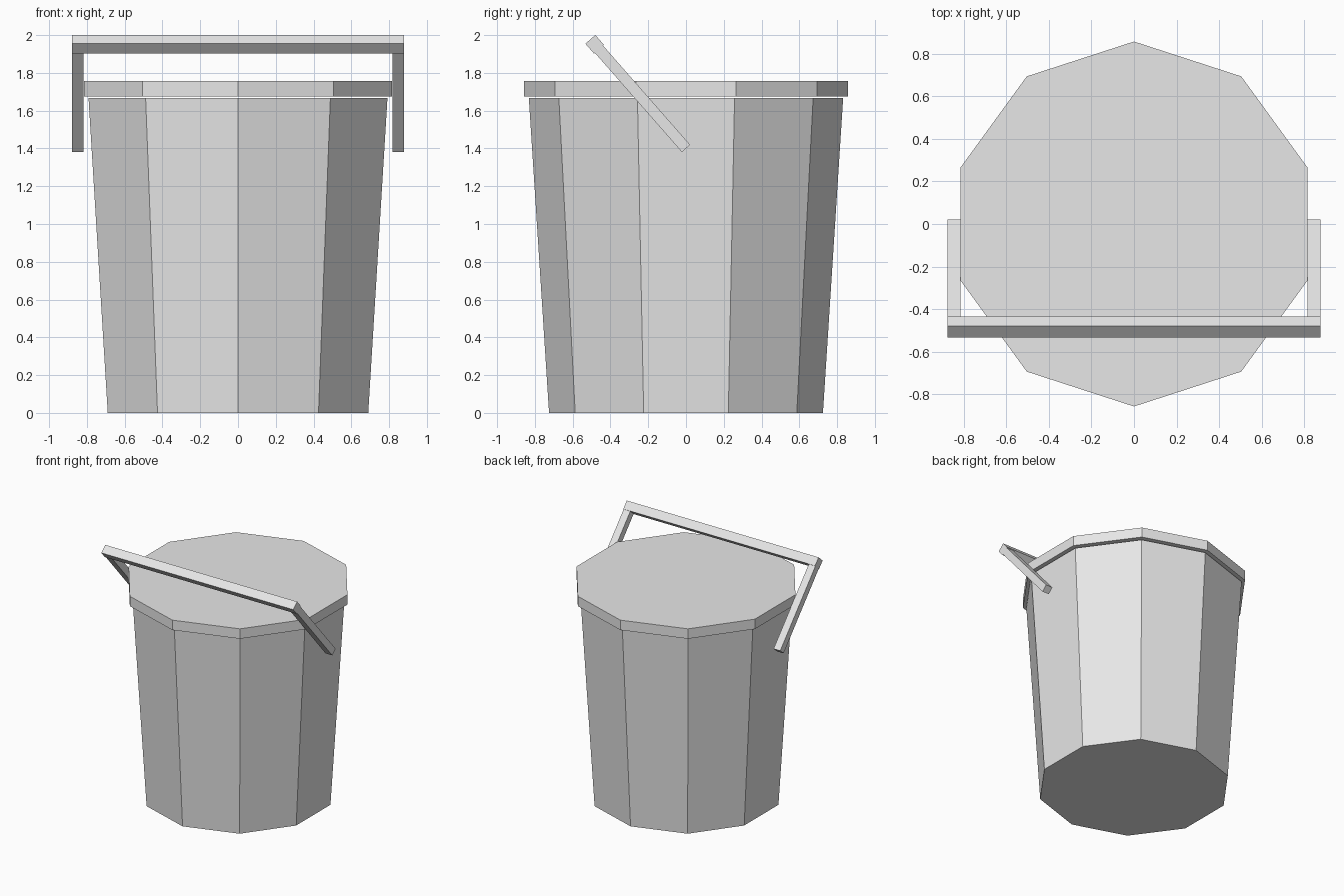
import bpy
import bmesh
from math import sin, cos, pi
from mathutils import Matrix, Vector

cube = bpy.data.objects.get("Cube")
if cube:
    bpy.data.objects.remove(cube, do_unlink=True)

grey = bpy.data.materials.new("light_grey")
grey.use_nodes = True
colour = (0.8, 0.8, 0.8, 1)
grey.diffuse_color = colour
grey.node_tree.nodes["Principled BSDF"].inputs["Base Color"].default_value = colour


def add_object(name, bm):
    bmesh.ops.recalc_face_normals(bm, faces=bm.faces)
    mesh = bpy.data.meshes.new(name)
    bm.to_mesh(mesh)
    bm.free()
    mesh.materials.append(grey)
    obj = bpy.data.objects.new(name, mesh)
    bpy.context.collection.objects.link(obj)
    return obj


def tapered_drum(name, low_radius, low_z, high_radius, high_z, sides=10):
    """Closed faceted drum with a corner pointing to the front."""
    bm = bmesh.new()
    rings = []
    for r, z in ((low_radius, low_z), (high_radius, high_z)):
        angles = [2 * pi * i / sides for i in range(sides)]
        rings.append([bm.verts.new((r * sin(a), -r * cos(a), z)) for a in angles])
        bm.faces.new(rings[-1])
    low, high = rings
    for i in range(sides):
        j = (i + 1) % sides
        bm.faces.new((low[i], low[j], high[j], high[i]))
    return add_object(name, bm)


def box(name, low, high, transform):
    low, high = Vector(low), Vector(high)
    bm = bmesh.new()
    bmesh.ops.create_cube(bm, size=1)
    bmesh.ops.scale(bm, vec=high - low, verts=bm.verts)
    bmesh.ops.translate(bm, vec=(low + high) / 2, verts=bm.verts)
    bmesh.ops.transform(bm, matrix=transform, verts=bm.verts)
    return add_object(name, bm)


# Bucket and its lid
tapered_drum("bucket_body", 0.725, 0, 0.832, 1.666)
tapered_drum("lid", 0.858, 1.675, 0.858, 1.757)

# Handle, tipped forward about its lower end
length, outer, inner = 0.733, 0.878, 0.817
bar, arm = 0.035, 0.029
tilt = Matrix.Translation((0, 0, 1.4)) @ Matrix.Rotation(0.72, 4, "X")
box("handle_bar", (-outer, -bar, length - bar), (outer, bar, length + bar), tilt)
box("handle_arm_left", (inner, -arm, 0), (outer, arm, length - bar), tilt)
box("handle_arm_right", (-outer, -arm, 0), (-inner, arm, length - bar), tilt)
